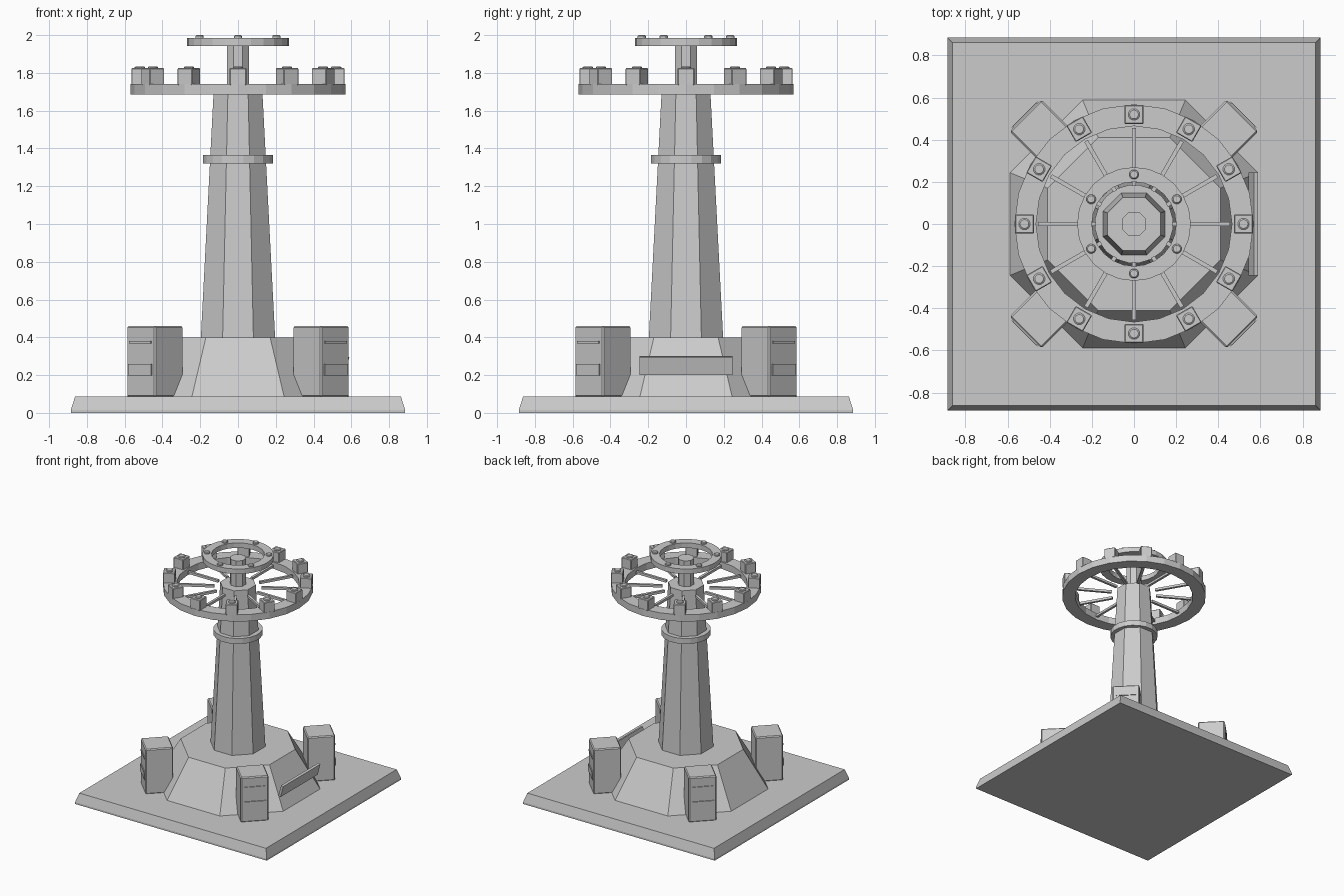
import bpy, math
from math import pi, cos, sin, tan
from mathutils import Matrix

if "Cube" in bpy.data.objects:
    bpy.data.objects.remove(bpy.data.objects["Cube"])

grey = bpy.data.materials.new("plain_grey")
grey.diffuse_color = (0.6, 0.6, 0.6, 1)
grey.use_nodes = True
grey.node_tree.nodes["Principled BSDF"].inputs["Base Color"].default_value = grey.diffuse_color


def make(name, verts, faces, matrix=None):
    me = bpy.data.meshes.new(name)
    me.from_pydata(verts, [], faces)
    me.materials.append(grey)
    ob = bpy.data.objects.new(name, me)
    if matrix:
        ob.matrix_world = matrix
    bpy.context.collection.objects.link(ob)
    return ob


def lathe(name, profile, sides, closed=False, flat=True, matrix=None):
    """Turn (apothem, z) points into a faceted solid; a closed profile gives a ring."""
    k = 1 / cos(pi / sides) if flat else 1
    off = pi / sides if flat else 0
    verts = [(r * k * cos(off + 2 * pi * i / sides), r * k * sin(off + 2 * pi * i / sides), z)
             for r, z in profile for i in range(sides)]
    n = len(profile)
    faces = []
    for j in range(n if closed else n - 1):
        a, b = j * sides, (j + 1) % n * sides
        for i in range(sides):
            i2 = (i + 1) % sides
            faces.append((a + i, a + i2, b + i2, b + i))
    if not closed:
        faces.append(tuple(reversed(range(sides))))
        faces.append(tuple(range((n - 1) * sides, n * sides)))
    return make(name, verts, faces, matrix)


def ring(name, r_in, r_out, z0, z1, sides):
    return lathe(name, [(r_out, z0), (r_out, z1), (r_in, z1), (r_in, z0)], sides, True, False)


def box(name, size, loc, angle=0, tilt=0, bevel=0):
    """Box placed in a frame turned about the z axis, with an optional outward tilt."""
    x, y, z = (s / 2 for s in size)
    verts = [(sx * x, sy * y, sz * z) for sz in (-1, 1) for sx, sy in ((-1, -1), (1, -1), (1, 1), (-1, 1))]
    faces = [(3, 2, 1, 0), (4, 5, 6, 7)] + [(i, (i + 1) % 4, (i + 1) % 4 + 4, i + 4) for i in range(4)]
    m = Matrix.Rotation(angle, 4, 'Z') @ Matrix.Translation(loc) @ Matrix.Rotation(tilt, 4, 'Y')
    ob = make(name, verts, faces, m)
    if bevel:
        mod = ob.modifiers.new("bevel", 'BEVEL')
        mod.width = bevel
        mod.segments = 1
    return ob


def stud(name, r, h, radius, z, angle):
    """Low rounded lamp on top of a ring."""
    m = Matrix.Rotation(angle, 4, 'Z') @ Matrix.Translation((radius, 0, z))
    return lathe(name, [(r, -0.01), (r, h * 0.6), (r * 0.75, h)], 12, matrix=m)


# square ground slab with sloped rim
lathe("base_slab", [(0.885, 0), (0.885, 0.015), (0.862, 0.088)], 4)

# sloped octagonal pedestal and tapered column
lathe("pedestal", [(0.59, 0.085), (0.41, 0.4)], 8)
lathe("column", [(0.197, 0.39), (0.127, 1.74)], 8)
lathe("column_collar", [(0.184, 1.32), (0.184, 1.366)], 20)
lathe("top_post", [(0.058, 1.73), (0.058, 1.955)], 8)

# tilted panel on the right side of the pedestal
box("control_panel", (0.02, 0.49, 0.098), (0.567, 0, 0.25), 0, 0.26)

# four corner cabinets with a slot and a hatch
for i in range(4):
    a = pi / 4 + i * pi / 2
    box("cabinet", (0.213, 0.213, 0.375), (0.622, 0, 0.2725), a, bevel=0.008)
    box("cabinet_slot", (0.01, 0.16, 0.012), (0.73, 0, 0.374), a)
    box("cabinet_hatch", (0.012, 0.172, 0.06), (0.73, 0, 0.228), a)

# large lamp ring with spokes and twelve lamp boxes
ring("large_ring", 0.465, 0.568, 1.685, 1.742, 24)
for i in range(12):
    a = i * pi / 6
    box("spoke", (0.275, 0.02, 0.02), (0.3175, 0, 1.712), a)
    box("lamp_box", (0.09, 0.09, 0.09), (0.52, 0, 1.78), a, bevel=0.004)
    stud("lamp", 0.027, 0.012, 0.52, 1.823, a)

# small upper ring with six lamps
ring("small_ring", 0.2, 0.27, 1.943, 1.985, 24)
for i in range(6):
    stud("upper_lamp", 0.022, 0.015, 0.235, 1.985, pi / 6 + i * pi / 3)
